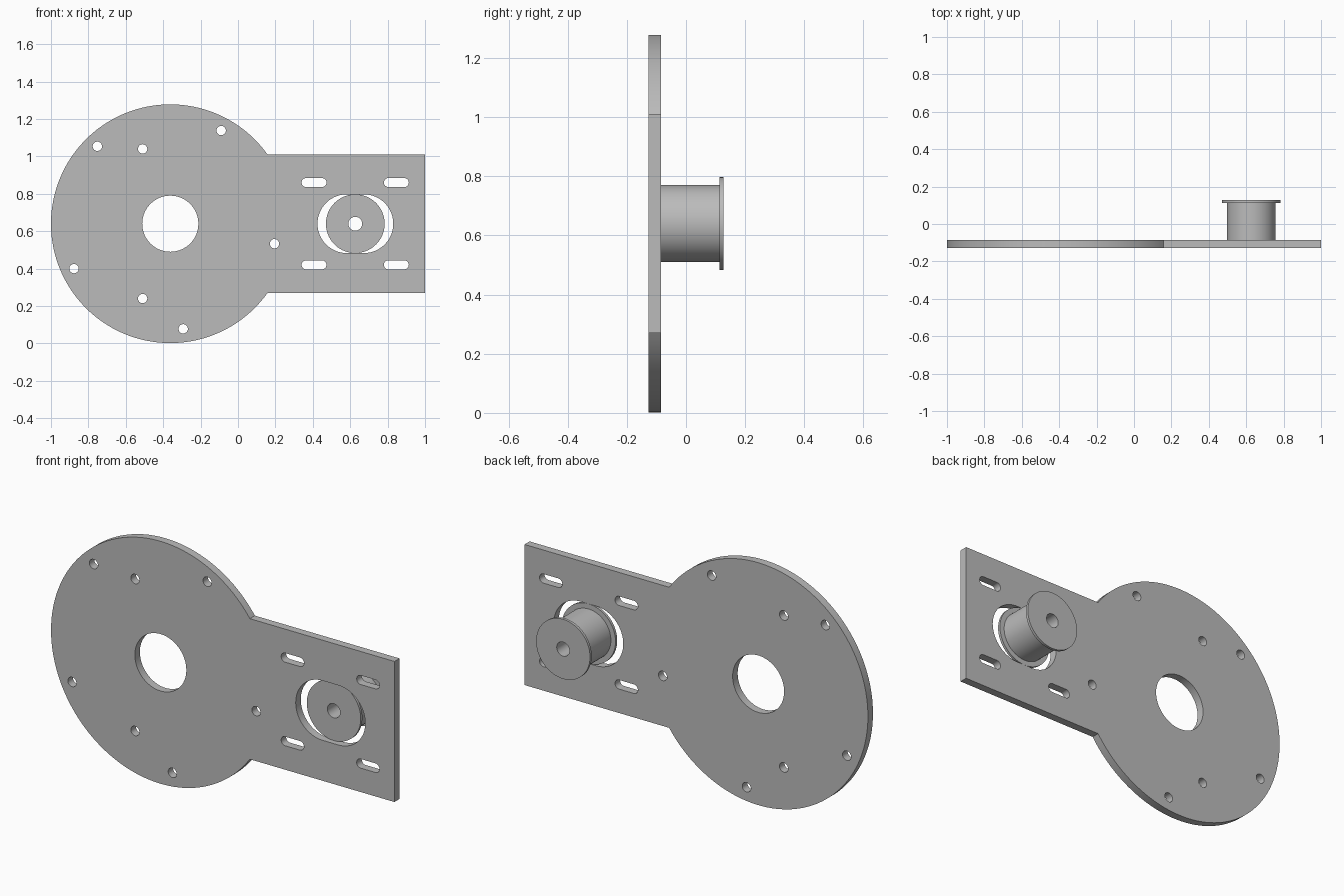
import bpy, bmesh, math
from mathutils import Matrix, Vector

if "Cube" in bpy.data.objects:
    bpy.data.objects.remove(bpy.data.objects["Cube"])

steel = bpy.data.materials.new("grey_metal")
steel.diffuse_color = (0.5, 0.5, 0.5, 1)
steel.use_nodes = True
steel.node_tree.nodes["Principled BSDF"].inputs["Base Color"].default_value = steel.diffuse_color

ZC = 0.64                      # height of the shared centre line
FRONT, BACK = -0.127, -0.085   # faces of the plate


def arc(cx, cz, r, a0, a1, n):
    """n + 1 points along an arc, angles in radians."""
    return [(cx + r * math.cos(a0 + (a1 - a0) * i / n),
             cz + r * math.sin(a0 + (a1 - a0) * i / n)) for i in range(n + 1)]


def circle(cx, cz, r, n):
    return arc(cx, cz, r, 0, 2 * math.pi, n)[:-1]


def slot(x0, x1, cz, r, n=24):
    """Horizontal slot with round ends."""
    h = math.pi / 2
    return arc(x1 - r, cz, r, -h, h, n) + arc(x0 + r, cz, r, h, 3 * h, n)


def finish(obj):
    """Weld, orient and shade a part."""
    bm = bmesh.new()
    bm.from_mesh(obj.data)
    bmesh.ops.remove_doubles(bm, verts=bm.verts, dist=0.0002)
    bmesh.ops.recalc_face_normals(bm, faces=bm.faces)
    bm.to_mesh(obj.data)
    bm.free()
    obj.data.materials.clear()
    obj.data.materials.append(steel)
    bpy.ops.object.select_all(action='DESELECT')
    obj.select_set(True)
    bpy.context.view_layer.objects.active = obj
    bpy.ops.object.shade_smooth_by_angle(angle=math.radians(30))


# Plate outline: round disc running into a rectangular tongue
DISC_X, DISC_R, HALF = -0.362, 0.638, 0.37
a = math.asin(HALF / DISC_R)
loops = [arc(DISC_X, ZC, DISC_R, a, 2 * math.pi - a, 128)
         + [(1, ZC - HALF), (1, ZC + HALF)]]

# Centre opening, scattered bolt holes, pulley opening and adjusting slots
loops.append(circle(DISC_X, ZC, 0.15, 64))
for x, z in [(-0.752, 1.054), (-0.51, 1.04), (-0.09, 1.138), (0.195, 0.533),
             (-0.877, 0.40), (-0.51, 0.24), (-0.293, 0.078)]:
    loops.append(circle(x, z, 0.025, 32))
loops.append(slot(0.425, 0.83, ZC, 0.157, 40))
for x in (0.34, 0.78):
    for z in (ZC - 0.22, ZC + 0.22):
        loops.append(slot(x, x + 0.133, z, 0.024))

curve = bpy.data.curves.new("plate_outline", 'CURVE')
curve.dimensions = '2D'
curve.fill_mode = 'BOTH'
curve.extrude = (BACK - FRONT) / 2
for pts in loops:
    s = curve.splines.new('POLY')
    s.points.add(len(pts) - 1)
    for p, (x, z) in zip(s.points, pts):
        p.co = (x, z, 0, 1)
    s.use_cyclic_u = True
outline = bpy.data.objects.new("outline", curve)
bpy.context.collection.objects.link(outline)
bpy.context.view_layer.update()
mesh = bpy.data.meshes.new_from_object(
    outline.evaluated_get(bpy.context.evaluated_depsgraph_get()))
bpy.data.objects.remove(outline)
mesh.transform(Matrix.Translation((0, (FRONT + BACK) / 2, 0))
               @ Matrix.Rotation(math.pi / 2, 4, 'X'))
plate = bpy.data.objects.new("mounting_plate", mesh)
bpy.context.collection.objects.link(plate)
finish(plate)

# Flanged pulley with a through bore, turned around the y axis
PX, BORE, BODY, FLANGE = 0.627, 0.037, 0.13, 0.157
profile = [(BORE, -0.099), (FLANGE, -0.099), (FLANGE, BACK), (BODY, BACK),
           (BODY, 0.113), (FLANGE, 0.113), (FLANGE, 0.127), (BORE, 0.127)]
bm = bmesh.new()
verts = [bm.verts.new((PX + r, y, ZC)) for r, y in profile]
edges = [bm.edges.new((verts[i], verts[(i + 1) % len(verts)]))
         for i in range(len(verts))]
bmesh.ops.spin(bm, geom=verts + edges, cent=Vector((PX, 0, ZC)), axis=(0, 1, 0),
               angle=2 * math.pi, steps=80, use_merge=True)
mesh = bpy.data.meshes.new("pulley")
bm.to_mesh(mesh)
bm.free()
pulley = bpy.data.objects.new("pulley", mesh)
bpy.context.collection.objects.link(pulley)
finish(pulley)
